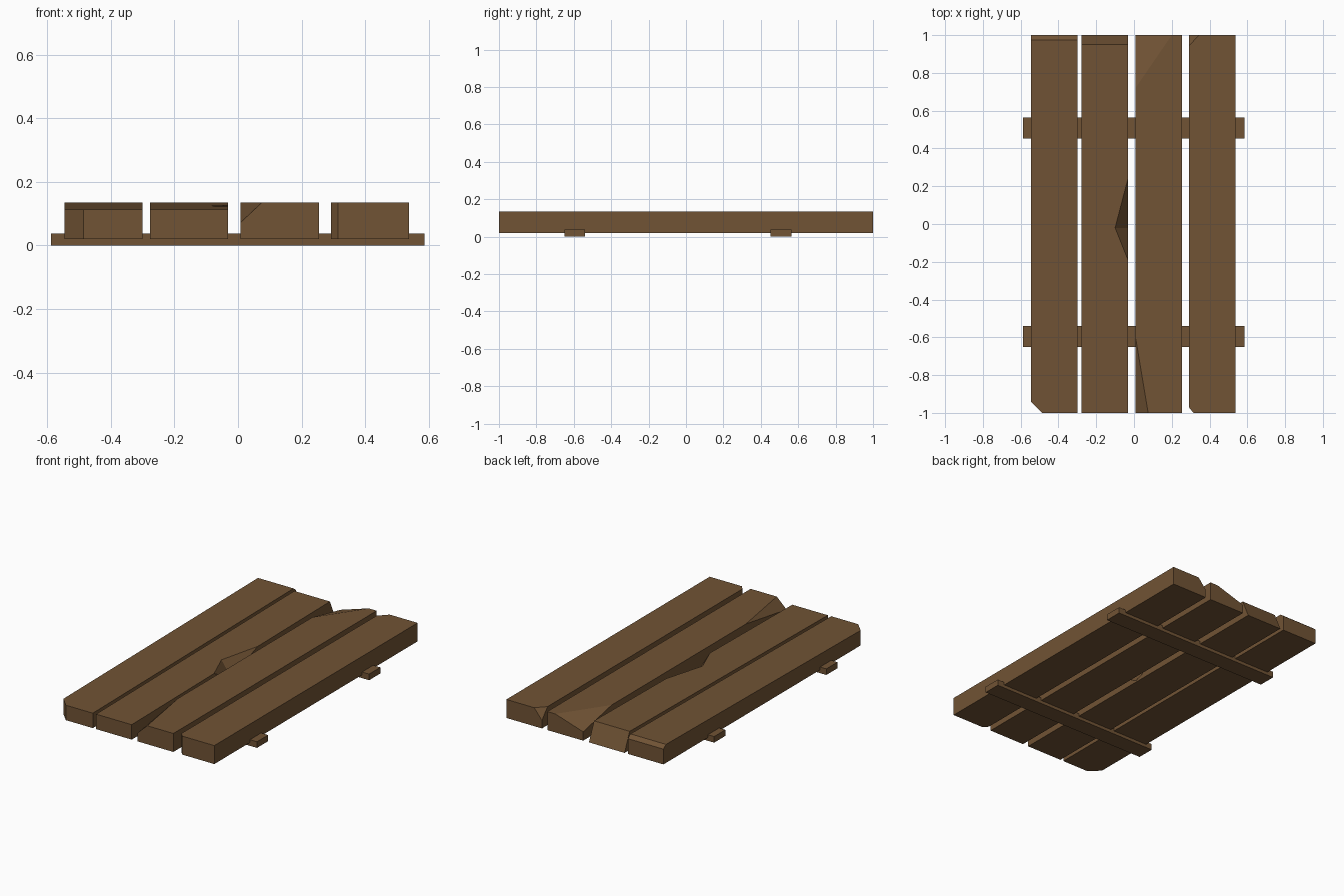
import bpy, bmesh
from mathutils import Vector

if "Cube" in bpy.data.objects:
    bpy.data.objects.remove(bpy.data.objects["Cube"])

BOT, TOP, LOW = 0.02, 0.135, 0.113

wood = bpy.data.materials.new("brown wood")
wood.diffuse_color = (0.165, 0.087, 0.035, 1)
wood.use_nodes = True
wood.node_tree.nodes["Principled BSDF"].inputs["Base Color"].default_value = wood.diffuse_color


def finish(name, bm):
    bmesh.ops.recalc_face_normals(bm, faces=bm.faces)
    me = bpy.data.meshes.new(name)
    bm.to_mesh(me)
    bm.free()
    me.materials.append(wood)
    ob = bpy.data.objects.new(name, me)
    bpy.context.collection.objects.link(ob)
    return ob


def chip(bm, a, b, c):
    """Slice off the side of plane abc that faces away from the plank centre."""
    a, b, c = Vector(a), Vector(b), Vector(c)
    n = (b - a).cross(c - a).normalized()
    centre = sum((v.co for v in bm.verts), Vector()) / len(bm.verts)
    if (centre - a).dot(n) > 0:
        n = -n
    geom = bm.verts[:] + bm.edges[:] + bm.faces[:]
    res = bmesh.ops.bisect_plane(bm, geom=geom, dist=1e-5, plane_co=a,
                                 plane_no=n, clear_outer=True)
    edges = [e for e in bm.edges if e.is_boundary]
    if edges:
        bmesh.ops.contextual_create(bm, geom=edges)


def box(name, x0, x1, y0, y1, z0, z1, chips=()):
    bm = bmesh.new()
    bmesh.ops.create_cube(bm, size=1)
    for v in bm.verts:
        v.co = (x1 if v.co.x > 0 else x0,
                y1 if v.co.y > 0 else y0,
                z1 if v.co.z > 0 else z0)
    for tri in chips:
        chip(bm, *tri)
    return finish(name, bm)


# Planks: x range and the planes that chip them
planks = [
    ("plank_outer_left", -0.545, -0.300, [
        ((-0.5, -1, LOW), (-0.4, -1, LOW), (-0.4, 0.975, TOP)),           # sloping top
        ((-0.5, 0.975, TOP), (-0.4, 0.975, TOP), (-0.4, 1, 0.115)),       # back bevel
        ((-0.545, -0.94, 0), (-0.485, -1, 0), (-0.485, -1, 0.1))]),       # front corner
    ("plank_inner_left", -0.277, -0.032, [
        ((-0.2, -1, LOW), (-0.1, -1, LOW), (-0.1, 0.95, TOP)),
        ((-0.2, 0.95, TOP), (-0.1, 0.95, TOP), (-0.1, 1, BOT))]),
    ("plank_inner_right", 0.008, 0.255, [
        ((0.008, -0.6, TOP), (0.075, -1, TOP), (0.008, -1, 0.072)),
        ((0.008, 0.72, TOP), (0.2, 1, TOP), (0.008, 1, 0.075))]),
    ("plank_outer_right", 0.292, 0.537, [
        ((0.292, -0.972, 0), (0.315, -1, 0), (0.315, -1, 0.1)),
        ((0.292, 0.945, TOP), (0.345, 1, TOP), (0.292, 1, 0.07))]),
]
obs = {n: box(n, x0, x1, -1, 1, BOT, TOP, ch) for n, x0, x1, ch in planks}

# Battens under the planks
for name, y0 in (("batten_front", -0.65), ("batten_back", 0.453)):
    box(name, -0.588, 0.586, y0, y0 + 0.11, 0, 0.038)

# Splintered notch in the inner left plank
d = Vector((-0.032, -0.02, 0.03))
rim = [Vector(p) for p in ((-0.1, -0.02, 0.124), (-0.032, 0.24, 0.127), (-0.032, -0.19, 0.122))]
bm = bmesh.new()
for p in [d, d + Vector((0.1, 0, 0))] + [d + (r - d) * 1.4 for r in rim]:
    bm.verts.new(p)
bmesh.ops.convex_hull(bm, input=bm.verts[:])
cutter = finish("notch_cutter", bm)
cutter.hide_render = True
target = obs["plank_inner_left"]
mod = target.modifiers.new("notch", 'BOOLEAN')
mod.operation = 'DIFFERENCE'
mod.solver = 'EXACT'
mod.object = cutter
bpy.context.view_layer.objects.active = target
bpy.ops.object.modifier_apply(modifier=mod.name)
bpy.data.objects.remove(cutter)
